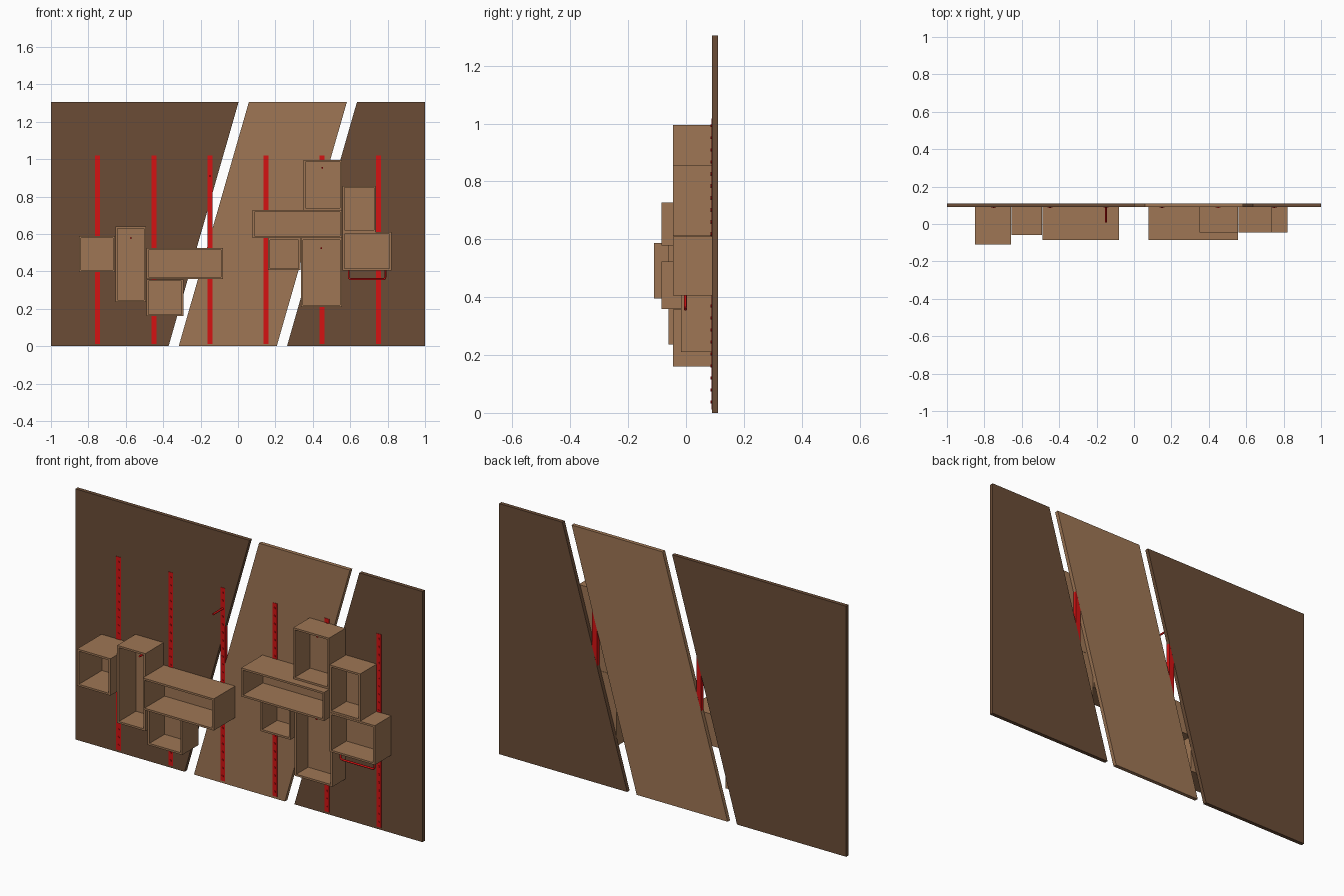
import bpy, bmesh, math
from mathutils import Matrix, Vector

if "Cube" in bpy.data.objects:
    bpy.data.objects.remove(bpy.data.objects["Cube"])


def material(name, rgb):
    m = bpy.data.materials.new(name)
    m.diffuse_color = (*rgb, 1)
    m.use_nodes = True
    m.node_tree.nodes["Principled BSDF"].inputs["Base Color"].default_value = m.diffuse_color
    return m


DARK = material("dark wood", (0.145, 0.073, 0.037))
LIGHT = material("light wood", (0.345, 0.183, 0.090))
RED = material("red metal", (0.66, 0.006, 0.006))

WALL_FRONT, WALL_BACK = 0.09, 0.11


def finish(bm, name, mat, smooth=False):
    bmesh.ops.recalc_face_normals(bm, faces=bm.faces)
    for f in bm.faces:
        f.smooth = smooth and len(f.verts) == 4
    me = bpy.data.meshes.new(name)
    bm.to_mesh(me)
    bm.free()
    me.materials.append(mat)
    ob = bpy.data.objects.new(name, me)
    bpy.context.collection.objects.link(ob)
    return ob


def add_box(bm, x0, x1, y0, y1, z0, z1):
    m = Matrix.Translation(((x0 + x1) / 2, (y0 + y1) / 2, (z0 + z1) / 2))
    m = m @ Matrix.Diagonal((x1 - x0, y1 - y0, z1 - z0, 1))
    bmesh.ops.create_cube(bm, size=1, matrix=m)


def add_rod(bm, a, b, r, n=8):
    a, b = Vector(a), Vector(b)
    d = b - a
    m = Matrix.Translation((a + b) / 2) @ d.to_track_quat('Z', 'Y').to_matrix().to_4x4()
    bmesh.ops.create_cone(bm, cap_ends=True, segments=n, radius1=r, radius2=r,
                          depth=d.length, matrix=m)


# Slanted back panels
def panel(name, bl, br, tr, tl, mat, h=1.305):
    bm = bmesh.new()
    pts = [(bl, 0), (br, 0), (tr, h), (tl, h)]
    face = bm.faces.new([bm.verts.new((x, WALL_FRONT, z)) for x, z in pts])
    ext = bmesh.ops.extrude_face_region(bm, geom=[face])
    verts = [v for v in ext["geom"] if isinstance(v, bmesh.types.BMVert)]
    bmesh.ops.translate(bm, verts=verts, vec=(0, WALL_BACK - WALL_FRONT, 0))
    finish(bm, name, mat)


panel("left_panel", -1, -0.371, 0.003, -1, DARK)
panel("middle_panel", -0.317, 0.207, 0.582, 0.058, LIGHT)
panel("right_panel", 0.262, 1, 1, 0.636, DARK)

# Vertical rails with a row of small studs
for i in range(6):
    x = -0.75 + 0.3 * i
    bm = bmesh.new()
    add_box(bm, x - 0.0135, x + 0.0135, 0.088, 0.1098, 0.012, 1.018)
    for k in range(24):
        z = 0.038 + k * 0.0415
        add_rod(bm, (x, 0.089, z), (x, 0.085, z), 0.005)
    finish(bm, f"rail_{i + 1}", RED)


# Open-fronted shelf boxes: x0, x1, z0, z1, front y
def shelf_box(name, x0, x1, z0, z1, front, t=0.01):
    bm = bmesh.new()
    y0, y1 = front, WALL_FRONT
    add_box(bm, x0, x1, y0, y1, z0, z1)
    bm.faces.ensure_lookup_table()
    bm.normal_update()
    face = min(bm.faces, key=lambda f: f.calc_center_median().y)
    bmesh.ops.inset_region(bm, faces=[face], thickness=t, use_even_offset=True)
    ext = bmesh.ops.extrude_face_region(bm, geom=[face])
    verts = [v for v in ext["geom"] if isinstance(v, bmesh.types.BMVert)]
    bmesh.ops.translate(bm, verts=verts, vec=(0, y1 - y0 - t, 0))
    if face.is_valid:
        bmesh.ops.delete(bm, geom=[face], context='FACES_ONLY')
    finish(bm, name, LIGHT)


BOXES = [
    (-0.850, -0.658, 0.396, 0.588, -0.110),
    (-0.654, -0.492, 0.236, 0.640, -0.060),
    (-0.489, -0.080, 0.359, 0.524, -0.085),
    (-0.489, -0.291, 0.160, 0.357, -0.045),
    (0.078, 0.556, 0.579, 0.728, -0.085),
    (0.160, 0.334, 0.406, 0.578, -0.045),
    (0.350, 0.556, 0.729, 0.995, -0.045),
    (0.338, 0.556, 0.210, 0.578, -0.017),
    (0.559, 0.736, 0.611, 0.857, -0.045),
    (0.559, 0.820, 0.405, 0.610, -0.045),
]
for i, b in enumerate(BOXES):
    shelf_box(f"shelf_box_{i + 1}", *b)

# Hanging pegs
for i, (x, z) in enumerate([(-0.15, 0.91), (-0.573, 0.578), (0.45, 0.953), (0.445, 0.524)]):
    bm = bmesh.new()
    add_rod(bm, (x, 0.088, z), (x, 0.008, z), 0.005, 12)
    finish(bm, f"peg_{i + 1}", RED, True)

# Hanging bar under the lower right box
bm = bmesh.new()
y, x0, x1, z0, z1, c = -0.002, 0.592, 0.789, 0.358, 0.407, 0.008
path = [(x0, z1), (x0, z0 + c), (x0 + c, z0), (x1 - c, z0), (x1, z0 + c), (x1, z1)]
for a, b in zip(path, path[1:]):
    add_rod(bm, (a[0], y, a[1]), (b[0], y, b[1]), 0.005, 12)
finish(bm, "hanging_bar", RED, True)
